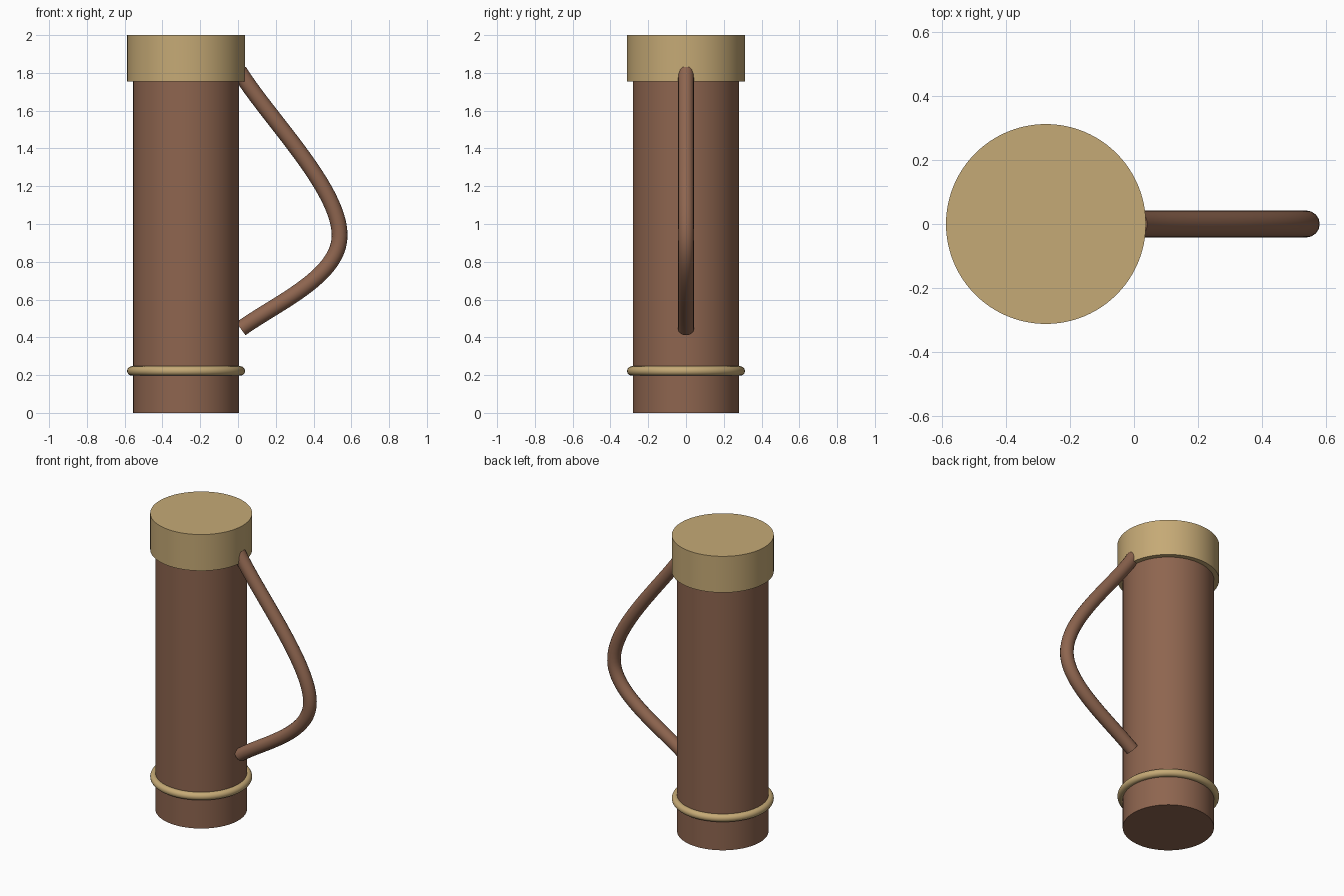
import bpy
from math import radians

cube = bpy.data.objects.get("Cube")
if cube:
    bpy.data.objects.remove(cube, do_unlink=True)

AXIS_X = -0.275


def material(name, color):
    mat = bpy.data.materials.new(name)
    mat.use_nodes = True
    mat.diffuse_color = color
    mat.node_tree.nodes["Principled BSDF"].inputs["Base Color"].default_value = color
    return mat


def finish(name, mat):
    obj = bpy.context.object
    obj.name = name
    obj.data.materials.append(mat)
    bpy.ops.object.shade_smooth_by_angle(angle=radians(35))
    return obj


def cylinder(name, radius, bottom, top, mat):
    bpy.ops.mesh.primitive_cylinder_add(
        vertices=96, radius=radius, depth=top - bottom,
        location=(AXIS_X, 0, (bottom + top) / 2))
    return finish(name, mat)


brown = material("warm brown", (0.27, 0.13, 0.078, 1))
gold = material("pale gold", (0.56, 0.40, 0.18, 1))

# Body and lid
cylinder("body", 0.28, 0, 1.76, brown)
cylinder("lid", 0.312, 1.755, 2, gold)

# Ring around the base
bpy.ops.mesh.primitive_torus_add(
    major_segments=96, minor_segments=20, major_radius=0.287,
    minor_radius=0.025, location=(AXIS_X, 0, 0.222))
finish("base_ring", gold)

# Handle: round tube along a curve, with left handle, point, right handle as (x, z)
path = [
    ((-0.1, 1.96), (0.006, 1.81), (0.16, 1.56)),
    ((0.538, 1.19), (0.538, 0.94), (0.538, 0.72)),
    ((0.2, 0.58), (0.015, 0.445), (-0.1, 0.36)),
]
curve = bpy.data.curves.new("handle", "CURVE")
curve.dimensions = "3D"
curve.bevel_depth = 0.042
curve.bevel_resolution = 6
curve.resolution_u = 24
curve.use_fill_caps = True
spline = curve.splines.new("BEZIER")
spline.bezier_points.add(len(path) - 1)
for point, (left, co, right) in zip(spline.bezier_points, path):
    point.handle_left_type = point.handle_right_type = "FREE"
    point.handle_left = (left[0], 0, left[1])
    point.co = (co[0], 0, co[1])
    point.handle_right = (right[0], 0, right[1])
handle = bpy.data.objects.new("handle", curve)
bpy.context.collection.objects.link(handle)
bpy.ops.object.select_all(action="DESELECT")
handle.select_set(True)
bpy.context.view_layer.objects.active = handle
bpy.ops.object.convert(target="MESH")
finish("handle", brown)
